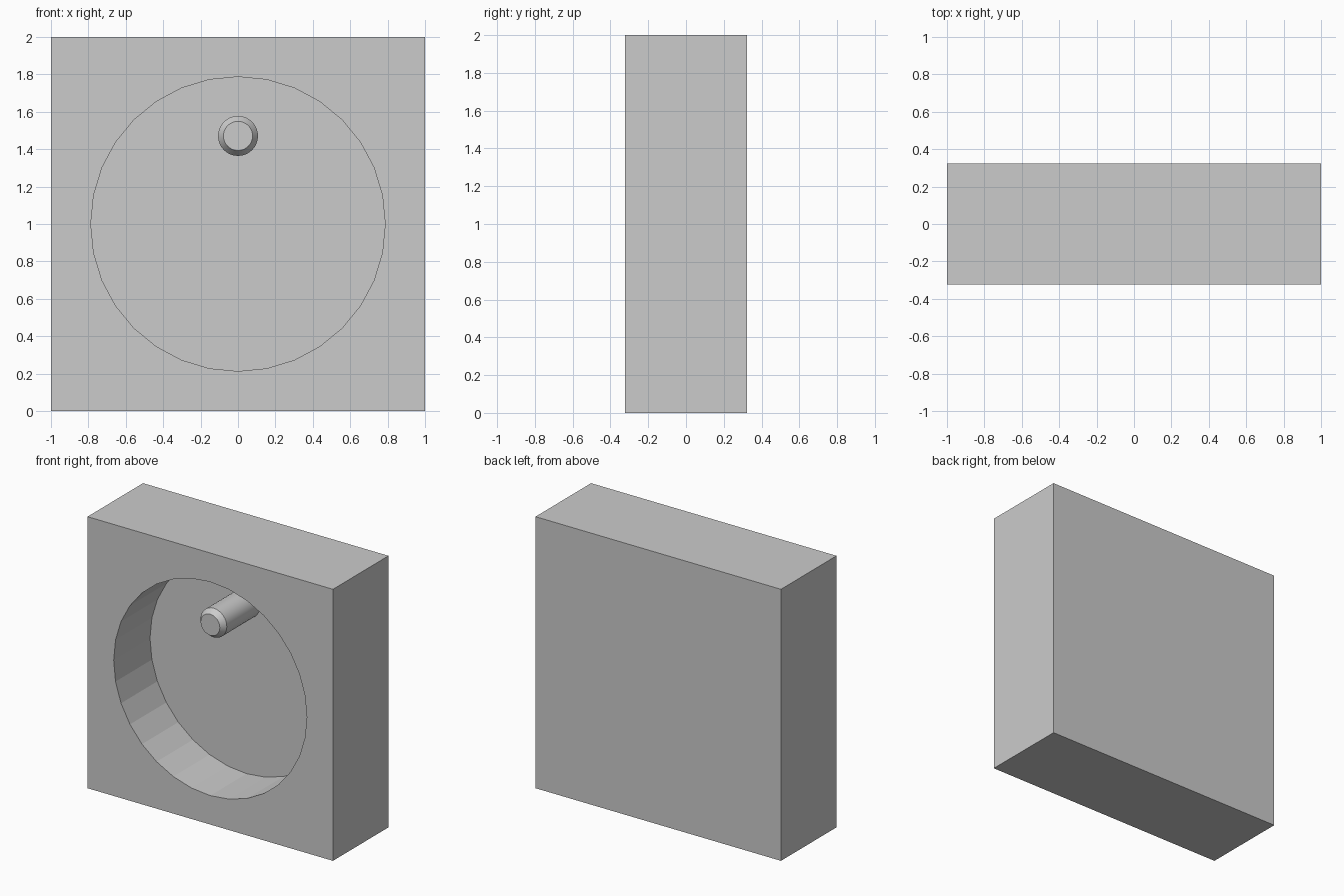
import bpy
import math

if "Cube" in bpy.data.objects:
    bpy.data.objects.remove(bpy.data.objects["Cube"])

HALF_DEPTH = 0.323
FRONT = -HALF_DEPTH
FLOOR = 0.10          # y of the recess floor
PEG_Z, PEG_R, TIP_R, CHAMFER = 1.471, 0.107, 0.078, 0.04


def lathe_y(name, profile, z, sides):
    """Closed solid of revolution around the y direction; profile is (y, radius)."""
    verts, faces = [], []
    for y, r in profile:
        for i in range(sides):
            a = 2 * math.pi * i / sides
            verts.append((r * math.cos(a), y, z - r * math.sin(a)))
    for k in range(len(profile) - 1):
        for i in range(sides):
            j = (i + 1) % sides
            a, b = k * sides, (k + 1) * sides
            faces.append((a + i, b + i, b + j, a + j))
    last = (len(profile) - 1) * sides
    faces.append(tuple(range(sides)))
    faces.append(tuple(last + i for i in reversed(range(sides))))
    mesh = bpy.data.meshes.new(name)
    mesh.from_pydata(verts, [], faces)
    obj = bpy.data.objects.new(name, mesh)
    bpy.context.collection.objects.link(obj)
    # consistent outward normals
    import bmesh
    bm = bmesh.new()
    bm.from_mesh(mesh)
    bmesh.ops.recalc_face_normals(bm, faces=bm.faces)
    bm.to_mesh(mesh)
    bm.free()
    return obj


# square block
bpy.ops.mesh.primitive_cube_add(size=1, location=(0, 0, 1))
block = bpy.context.object
block.name = "block"
block.scale = (2, 2 * HALF_DEPTH, 2)
bpy.ops.object.transform_apply(location=False, rotation=False, scale=True)

# round recess cut into the front
cutter = lathe_y("recess_cutter", [(FRONT - 0.2, 0.787), (FLOOR, 0.787)], 1, 32)
cut = block.modifiers.new("recess", 'BOOLEAN')
cut.operation = 'DIFFERENCE'
cut.solver = 'EXACT'
cut.object = cutter
bpy.context.view_layer.objects.active = block
bpy.ops.object.modifier_apply(modifier=cut.name)
bpy.data.objects.remove(cutter)

# chamfered peg standing on the recess floor, flush with the front
peg = lathe_y("peg", [(FRONT, TIP_R), (FRONT + CHAMFER, PEG_R), (FLOOR + 0.01, PEG_R)], PEG_Z, 32)
bpy.ops.object.select_all(action='DESELECT')
peg.select_set(True)
bpy.context.view_layer.objects.active = peg
bpy.ops.object.shade_smooth_by_angle(angle=math.radians(30))
